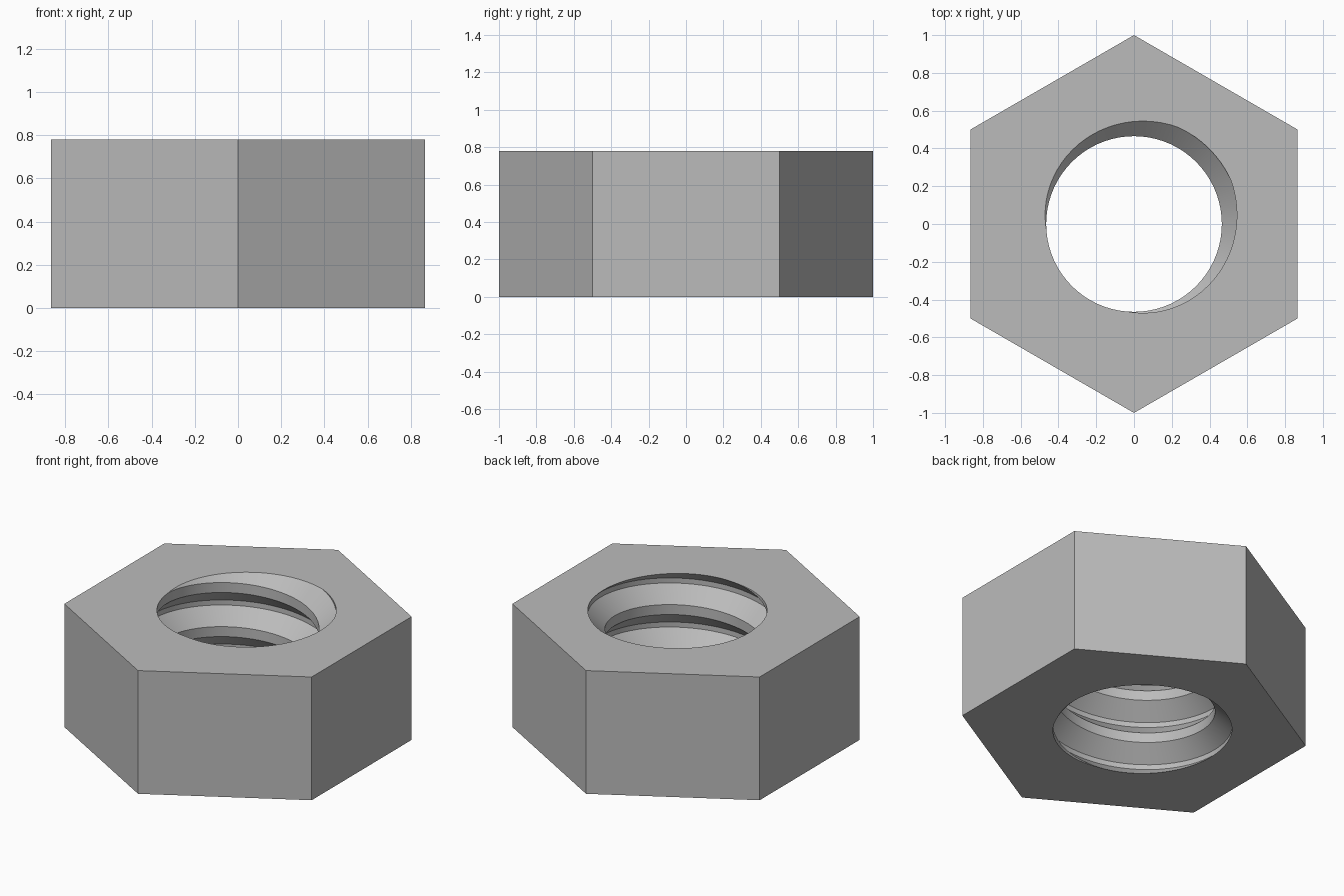
import bpy, bmesh, math

if "Cube" in bpy.data.objects:
    bpy.data.objects.remove(bpy.data.objects["Cube"])

HEIGHT = 0.78
PITCH = 0.279
CREST_R, ROOT_R = 0.465, 0.563
STEPS = 72                      # segments per turn
GROOVE_ANGLE = math.radians(45)  # groove centre on the top face

steel = bpy.data.materials.new("steel grey")
steel.diffuse_color = (0.5, 0.5, 0.5, 1)
steel.use_nodes = True
steel.node_tree.nodes["Principled BSDF"].inputs["Base Color"].default_value = steel.diffuse_color

bm = bmesh.new()

# Threaded bore: one pitch of trapezoid profile swept along a right-hand helix
profile = [(-0.108, CREST_R), (-0.016, ROOT_R), (0.016, ROOT_R), (0.108, CREST_R),
           (PITCH - 0.108, CREST_R)]
rows = []
for i in range(-5 * STEPS, 2 * STEPS + 1):
    a = GROOVE_ANGLE + 2 * math.pi * i / STEPS
    z = HEIGHT + PITCH * i / STEPS
    rows.append([bm.verts.new((r * math.cos(a), r * math.sin(a), z + dz)) for dz, r in profile])
for r0, r1 in zip(rows, rows[1:]):
    for j in range(len(profile) - 1):
        bm.faces.new((r0[j], r0[j + 1], r1[j + 1], r1[j]))
bmesh.ops.remove_doubles(bm, verts=bm.verts[:], dist=1e-4)

# Trim the bore at the bottom and top faces
for z, up in ((0, -1), (HEIGHT, 1)):
    bmesh.ops.bisect_plane(bm, geom=bm.verts[:] + bm.edges[:] + bm.faces[:], dist=1e-5,
                           plane_co=(0, 0, z), plane_no=(0, 0, up), clear_outer=True)

# Flat hexagonal end faces around the bore
rings = []
for z in (0, HEIGHT):
    rim = [e for e in bm.edges if e.is_boundary and all(abs(v.co.z - z) < 1e-4 for v in e.verts)]
    ring = [bm.verts.new((math.cos(math.radians(30 + 60 * k)),
                          math.sin(math.radians(30 + 60 * k)), z)) for k in range(6)]
    outer = [bm.edges.new((ring[k], ring[(k + 1) % 6])) for k in range(6)]
    bmesh.ops.triangle_fill(bm, edges=rim + outer, use_beauty=True, normal=(0, 0, 1))
    rings.append(ring)

# Six outer flats
low, high = rings
for k in range(6):
    n = (k + 1) % 6
    bm.faces.new((low[k], low[n], high[n], high[k]))
bmesh.ops.recalc_face_normals(bm, faces=bm.faces[:])

mesh = bpy.data.meshes.new("hex_nut")
bm.to_mesh(mesh)
bm.free()
mesh.materials.append(steel)
nut = bpy.data.objects.new("hex_nut", mesh)
bpy.context.collection.objects.link(nut)
bpy.context.view_layer.objects.active = nut
nut.select_set(True)
bpy.ops.object.shade_smooth_by_angle(angle=math.radians(25))
